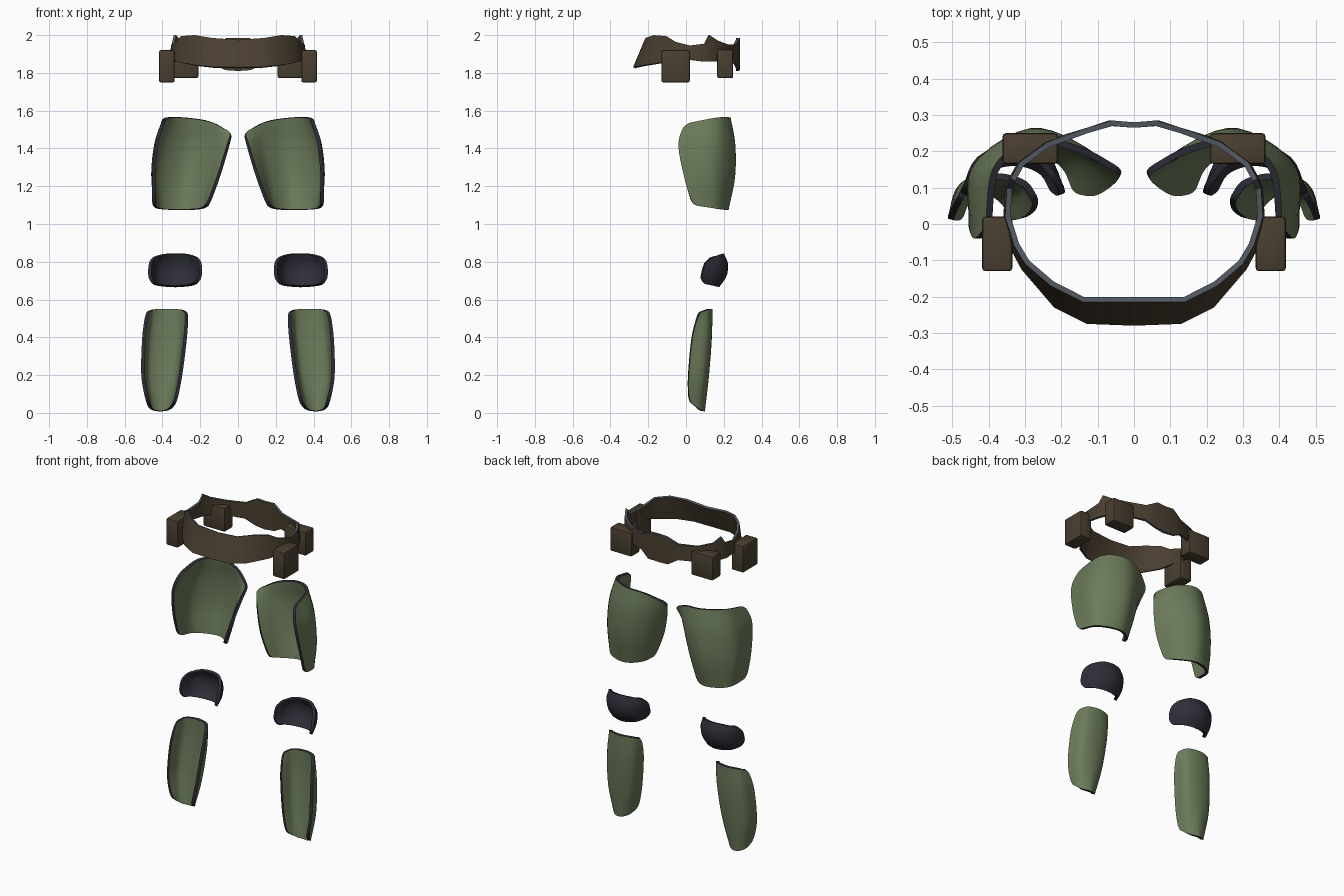
import bpy, bmesh, math
from mathutils import Vector

if "Cube" in bpy.data.objects:
    bpy.data.objects.remove(bpy.data.objects["Cube"])


def material(name, rgb):
    m = bpy.data.materials.new(name)
    m.diffuse_color = (*rgb, 1)
    m.use_nodes = True
    m.node_tree.nodes["Principled BSDF"].inputs["Base Color"].default_value = m.diffuse_color
    return m


GREEN = material("olive green", (0.147, 0.195, 0.102))
BROWN = material("dark brown", (0.068, 0.050, 0.030))
NAVY = material("dark navy", (0.027, 0.027, 0.040))
SLATE = material("slate grey", (0.080, 0.093, 0.112))


def spline(pts, t):
    """Smooth curve through the points, t from 0 to 1."""
    p = [2 * pts[0] - pts[1]] + list(pts) + [2 * pts[-1] - pts[-2]]
    s = min(max(t, 0), 1) * (len(pts) - 1)
    i = min(int(s), len(pts) - 2)
    f = s - i
    a, b, c, d = p[i:i + 4]
    return 0.5 * (2 * b + (c - a) * f + (2 * a - 5 * b + 4 * c - d) * f * f
                  + (3 * b - a - 3 * c + d) * f ** 3)


def finish(name, verts, faces, mats, modifiers, angle=40):
    """Make the object, apply its modifiers and smooth it."""
    me = bpy.data.meshes.new(name)
    me.from_pydata(verts, [], faces)
    ob = bpy.data.objects.new(name, me)
    bpy.context.collection.objects.link(ob)
    for m in mats:
        me.materials.append(m)
    bpy.ops.object.select_all(action='DESELECT')
    bpy.context.view_layer.objects.active = ob
    ob.select_set(True)
    for kind, settings in modifiers:
        mod = ob.modifiers.new(kind, kind)
        for key, value in settings.items():
            setattr(mod, key, value)
        bpy.ops.object.modifier_apply(modifier=mod.name)
    bpy.ops.object.shade_smooth_by_angle(angle=math.radians(angle))
    return ob


def shell(thickness):
    return ('SOLIDIFY', dict(thickness=thickness, offset=-1, material_offset_rim=1))


MIRROR = ('MIRROR', dict(use_mirror_merge=False))


def plate(name, rows, mats, thickness, top, bottom, nu=20, nv=24):
    """Curved plate through rows of points; top and bottom are (side, height) corner radii."""
    rows = [[Vector(p) for p in r] for r in rows]

    def inset(d, radius):
        side, height = radius
        k = max(0, 1 - d / height)
        return side * (1 - math.sqrt(1 - k * k))

    verts = []
    for j in range(nv + 1):
        v = 0.5 - 0.5 * math.cos(math.pi * j / nv)
        trim = inset(v, top) + inset(1 - v, bottom)
        for i in range(nu + 1):
            u = trim + (1 - 2 * trim) * i / nu
            verts.append(spline([spline(r, u) for r in rows], v))
    w = nu + 1
    faces = [(j * w + i, j * w + i + 1, (j + 1) * w + i + 1, (j + 1) * w + i)
             for j in range(nv) for i in range(nu)]
    finish(name, verts, faces, mats, [shell(thickness), MIRROR])


# Thigh plates
plate("thigh_plates", [
    [(.03, .15, 1.48), (.14, .21, 1.54), (.27, .235, 1.563), (.385, .16, 1.563), (.41, -.01, 1.53)],
    [(.05, .115, 1.40), (.14, .215, 1.42), (.28, .26, 1.42), (.43, .16, 1.42), (.44, -.04, 1.42)],
    [(.095, .085, 1.25), (.16, .20, 1.25), (.29, .26, 1.25), (.445, .16, 1.25), (.455, -.01, 1.25)],
    [(.15, .09, 1.10), (.19, .17, 1.08), (.29, .225, 1.073), (.42, .17, 1.08), (.455, .035, 1.10)],
], [GREEN, NAVY], 0.018, (.05, .10), (.05, .08))

# Knee plates
plate("knee_plates", [
    [(.205, .13, .822), (.26, .185, .84), (.33, .20, .845), (.40, .185, .84), (.46, .13, .822)],
    [(.192, .10, .785), (.235, .185, .79), (.33, .222, .79), (.43, .185, .79), (.473, .10, .785)],
    [(.192, .085, .725), (.235, .175, .725), (.33, .215, .725), (.43, .175, .725), (.475, .085, .725)],
    [(.21, .085, .685), (.25, .15, .672), (.33, .175, .665), (.42, .15, .672), (.46, .085, .685)],
], [NAVY, NAVY], 0.018, (.07, .25), (.06, .25), 16, 14)

# Shin plates
plate("shin_plates", [
    [(.262, .07, .53), (.30, .12, .547), (.38, .14, .55), (.455, .12, .547), (.49, .07, .53)],
    [(.27, .04, .40), (.30, .115, .40), (.385, .137, .40), (.475, .115, .40), (.507, .035, .40)],
    [(.295, .02, .20), (.32, .095, .20), (.40, .122, .20), (.485, .095, .20), (.512, .015, .20)],
    [(.322, .015, .06), (.355, .07, .02), (.41, .10, .008), (.465, .07, .02), (.49, .015, .065)],
], [GREEN, NAVY], 0.018, (.06, .10), (.07, .10))

# Belt: top and bottom edge points of one half, front to back
half = [
    ((0, -.215, 1.975), (0, -.28, 1.83)),
    ((.14, -.215, 1.985), (.13, -.275, 1.832)),
    ((.23, -.17, 2.0), (.22, -.23, 1.84)),
    ((.30, -.11, 1.995), (.31, -.125, 1.855)),
    ((.33, -.06, 1.965), (.345, -.06, 1.87)),
    ((.355, .02, 1.945), (.36, .02, 1.87)),
    ((.35, .10, 1.955), (.355, .10, 1.86)),
    ((.34, .125, 2.0), (.345, .125, 1.86)),
    ((.315, .17, 1.97), (.32, .17, 1.86)),
    ((.24, .225, 1.95), (.245, .23, 1.855)),
    ((.13, .265, 1.95), (.13, .265, 1.85)),
    ((.06, .285, 1.985), (.07, .285, 1.815)),
    ((0, .28, 1.985), (0, .28, 1.81)),
]
ring = half + [tuple((-x, y, z) for x, y, z in pair) for pair in half[-2:0:-1]]
n = len(ring)
belt_verts = [t for t, b in ring] + [b for t, b in ring]
belt_faces = [(n + i, n + (i + 1) % n, (i + 1) % n, i) for i in range(n)]
finish("belt", belt_verts, belt_faces, [BROWN, SLATE], [shell(0.015)])


# Belt pouches
def pouches(name, lo, hi):
    bm = bmesh.new()
    bmesh.ops.create_cube(bm, size=1)
    for v in bm.verts:
        v.co = [lo[k] if v.co[k] < 0 else hi[k] for k in range(3)]
    verts = [v.co.copy() for v in bm.verts]
    faces = [[v.index for v in f.verts] for f in bm.faces]
    bm.free()
    finish(name, verts, faces, [BROWN],
           [('BEVEL', dict(width=0.009, segments=2)), MIRROR])


pouches("side_pouches", (.335, -.13, 1.75), (.418, .02, 1.92))
pouches("back_pouches", (.21, .165, 1.772), (.362, .25, 1.925))
